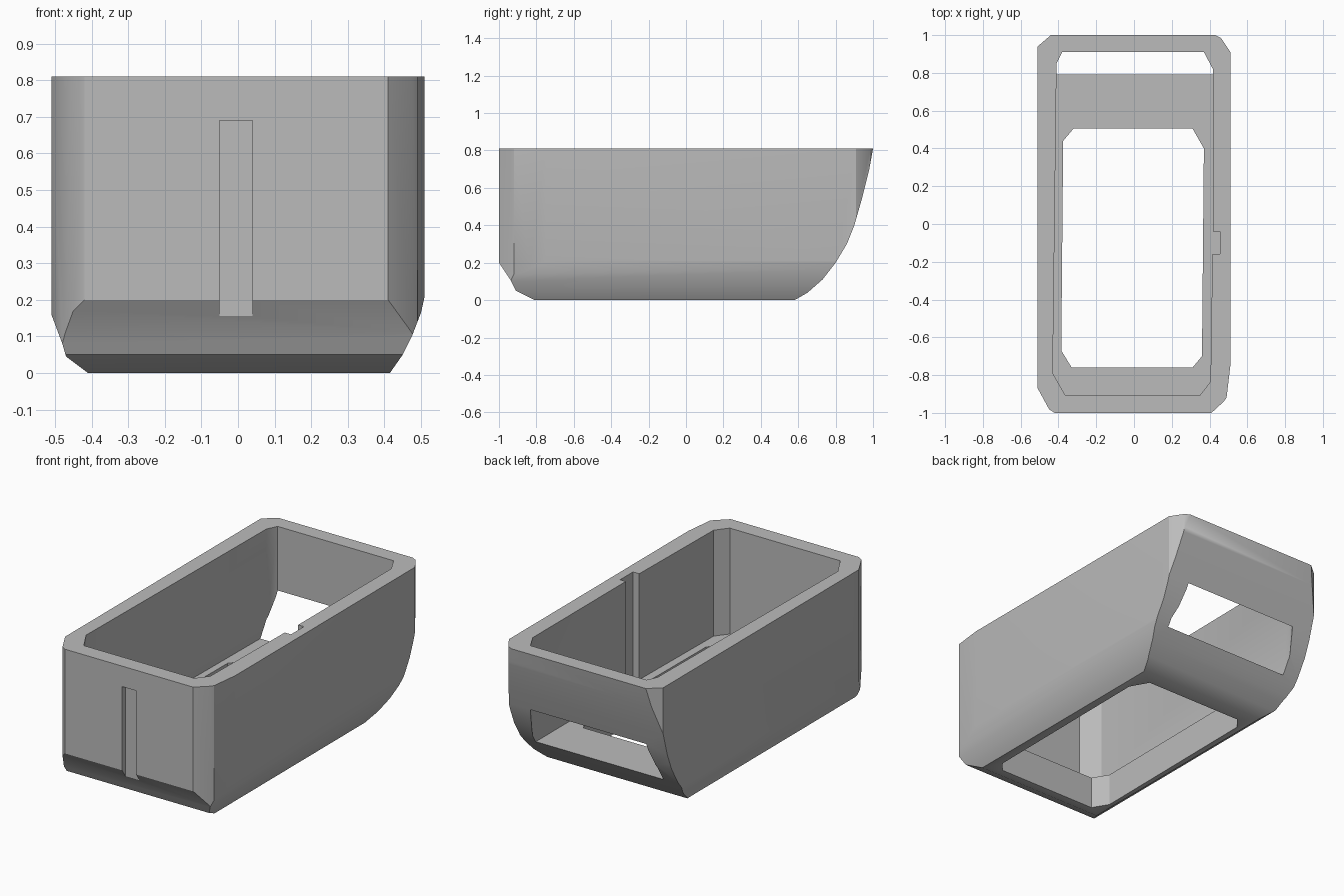
import bpy
import bmesh
import math

if "Cube" in bpy.data.objects:
    bpy.data.objects.remove(bpy.data.objects["Cube"], do_unlink=True)

grey = bpy.data.materials.new("plain grey")
grey.use_nodes = True
colour = (0.5, 0.5, 0.5, 1)
grey.diffuse_color = colour
grey.node_tree.nodes["Principled BSDF"].inputs["Base Color"].default_value = colour


def prism(name, outline, axis, low, high):
    """Extrude a flat outline along one axis; the other two axes keep their order."""
    def place(a, b, c):
        return {"x": (c, a, b), "y": (a, c, b), "z": (a, b, c)}[axis]
    bm = bmesh.new()
    face = bm.faces.new([bm.verts.new(place(a, b, low)) for a, b in outline])
    extruded = bmesh.ops.extrude_face_region(bm, geom=[face])["geom"]
    moved = [v for v in extruded if isinstance(v, bmesh.types.BMVert)]
    bmesh.ops.translate(bm, verts=moved, vec=place(0, 0, high - low))
    bmesh.ops.recalc_face_normals(bm, faces=bm.faces)
    mesh = bpy.data.meshes.new(name)
    bm.to_mesh(mesh)
    bm.free()
    mesh.materials.append(grey)
    obj = bpy.data.objects.new(name, mesh)
    bpy.context.collection.objects.link(obj)
    return obj


def combine(target, tool, operation):
    """Apply a boolean and discard the helper."""
    tool.hide_render = True
    mod = target.modifiers.new(tool.name, "BOOLEAN")
    mod.operation = operation
    mod.solver = "EXACT"
    mod.object = tool
    bpy.context.view_layer.objects.active = target
    bpy.ops.object.modifier_apply(modifier=mod.name)
    bpy.data.objects.remove(tool, do_unlink=True)


def box(x0, x1, y0, y1):
    return [(x0, y0), (x1, y0), (x1, y1), (x0, y1)]


top = 0.81
floor = 0.19

# Outer body: plan outline with cut corners
plan = [(-0.44, 1), (-0.51, 0.94), (-0.51, -0.87), (-0.45, -0.98), (-0.42, -1),
        (0.41, -1), (0.475, -0.94), (0.49, -0.92), (0.51, -0.75),
        (0.51, 0.91), (0.46, 0.985), (0.43, 1)]
shell = prism("housing_shell", plan, "z", 0, top)

# Side profile: chamfered front foot and long curved back
side = [(-1, 1), (-1, 0.2), (-0.94, 0.11), (-0.91, 0.05), (-0.81, 0),
        (0.58, 0), (0.65, 0.04), (0.73, 0.11), (0.8, 0.2), (0.86, 0.3),
        (0.9, 0.4), (0.94, 0.54), (0.98, 0.7), (1, top), (1, 1)]
combine(shell, prism("side_profile", side, "x", -1, 1), "INTERSECT")

# Front profile: rounded lower long edges
front = [(-0.51, 1), (-0.51, 0.16), (-0.48, 0.08), (-0.47, 0.045), (-0.41, 0),
         (0.415, 0), (0.45, 0.05), (0.475, 0.1), (0.5, 0.165), (0.51, 0.21), (0.51, 1)]
combine(shell, prism("front_profile", front, "y", -1.5, 1.5), "INTERSECT")

# Cavity with a side groove; it breaks through the curved back as a window
cavity = [(-0.38, 0.91), (-0.41, 0.85), (-0.43, -0.79), (-0.365, -0.905),
          (0.35, -0.905), (0.405, -0.835), (0.415, -0.16), (0.455, -0.16),
          (0.455, -0.04), (0.418, -0.04), (0.418, 0.82), (0.37, 0.91)]
combine(shell, prism("cavity", cavity, "z", floor, 1), "DIFFERENCE")

# Opening in the floor
opening = [(-0.32, 0.505), (-0.375, 0.44), (-0.385, -0.67), (-0.33, -0.76),
           (0.31, -0.76), (0.36, -0.7), (0.37, 0.4), (0.31, 0.505)]
combine(shell, prism("floor_opening", opening, "z", -0.5, 0.5), "DIFFERENCE")

# Shallow upright groove in the front wall
combine(shell, prism("front_groove", box(-0.05, 0.04, -1.2, -0.97), "z", 0.1, 0.69), "DIFFERENCE")

# Soft shading over the shallow bends, crisp main edges
bpy.ops.object.select_all(action="DESELECT")
shell.select_set(True)
bpy.context.view_layer.objects.active = shell
bpy.ops.object.shade_smooth_by_angle(angle=math.radians(30))
